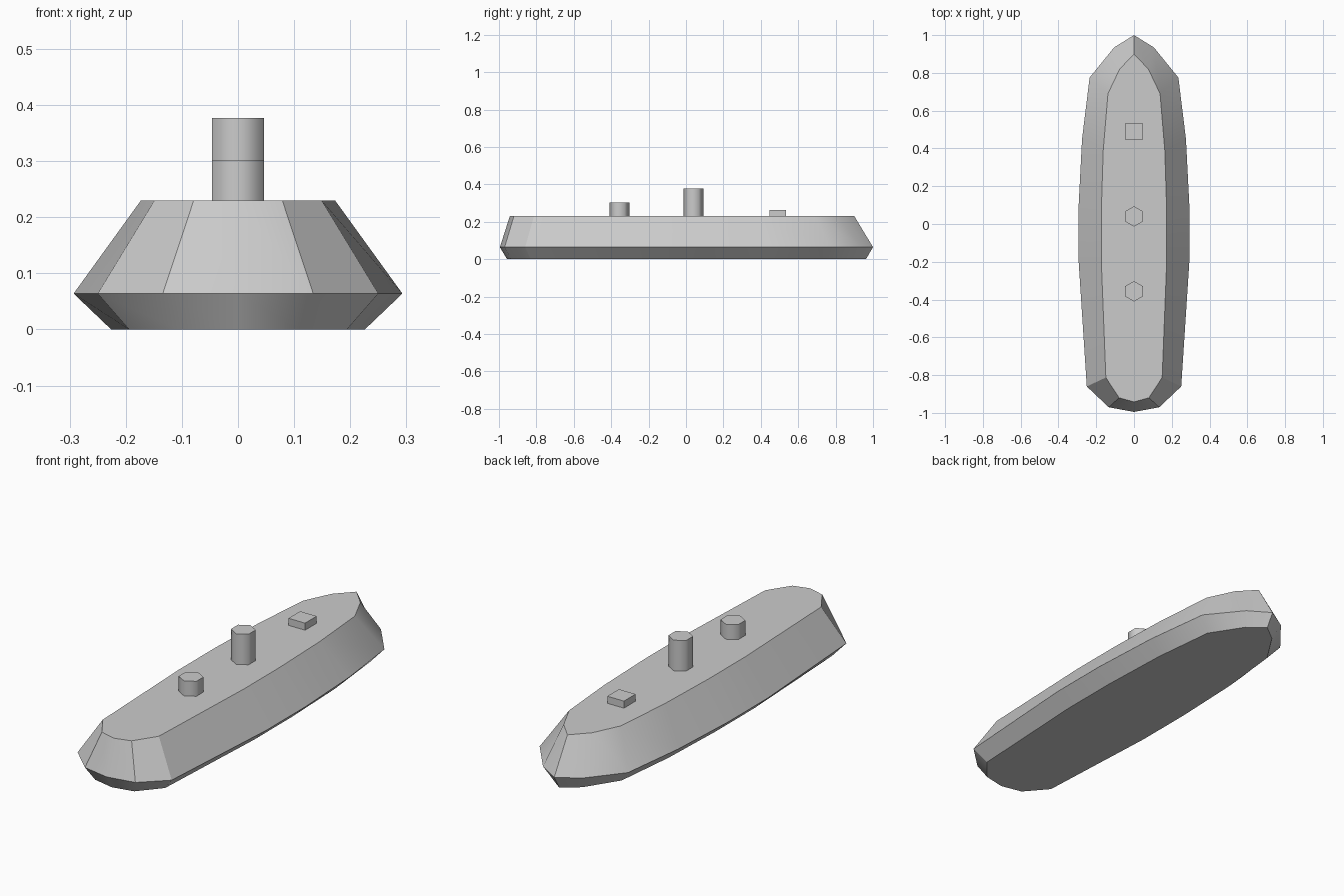
import bpy, bmesh
from math import radians

if "Cube" in bpy.data.objects:
    bpy.data.objects.remove(bpy.data.objects["Cube"])


def smooth(obj):
    bpy.ops.object.select_all(action='DESELECT')
    obj.select_set(True)
    bpy.context.view_layer.objects.active = obj
    bpy.ops.object.shade_smooth_by_angle(angle=radians(30))


# Half outlines from bow to stern: keel, chine and deck levels
levels = [
    (0.0, [(0, .962), (.08, .90), (.18, .745), (.213, .435), (.226, .09),
           (.226, -.2), (.194, -.83), (.104, -.935), (0, -.957)]),
    (0.064, [(0, 1.0), (.105, .935), (.235, .775), (.275, .45), (.293, .1),
             (.293, -.2), (.25, -.86), (.134, -.97), (0, -.995)]),
    (0.23, [(0, .90), (.076, .82), (.138, .69), (.163, .39), (.173, .07),
            (.173, -.2), (.149, -.813), (.079, -.92), (0, -.942)]),
]

# Hull: mirrored rings joined by side faces, capped top and bottom
bm = bmesh.new()
rings = []
for z, half in levels:
    outline = half + [(-x, y) for x, y in reversed(half[1:-1])]
    rings.append([bm.verts.new((x, y, z)) for x, y in outline])
for low, high in zip(rings, rings[1:]):
    for i in range(len(low)):
        j = (i + 1) % len(low)
        bm.faces.new((low[i], low[j], high[j], high[i]))
bm.faces.new(rings[0])
bm.faces.new(rings[-1])
bmesh.ops.recalc_face_normals(bm, faces=bm.faces)
mesh = bpy.data.meshes.new("hull")
bm.to_mesh(mesh)
bm.free()
hull = bpy.data.objects.new("hull", mesh)
bpy.context.collection.objects.link(hull)
smooth(hull)

# Six-sided funnels standing on the deck
DECK = 0.23
for name, y, top in [("main_funnel", 0.04, 0.377), ("aft_funnel", -0.356, 0.302)]:
    bpy.ops.mesh.primitive_cylinder_add(vertices=6, radius=0.054, depth=top - DECK,
                                        location=(0, y, (top + DECK) / 2))
    funnel = bpy.context.object
    funnel.name = name
    # Rounded shading on the sides, flat caps
    for p in funnel.data.polygons:
        p.use_smooth = abs(p.normal.z) < 0.5
    bpy.ops.object.shade_smooth_by_angle(angle=radians(65))

# Low hatch near the bow
bpy.ops.mesh.primitive_cube_add(size=1, location=(0, 0.49, 0.247))
hatch = bpy.context.object
hatch.name = "deck_hatch"
hatch.scale = (0.088, 0.088, 0.034)
